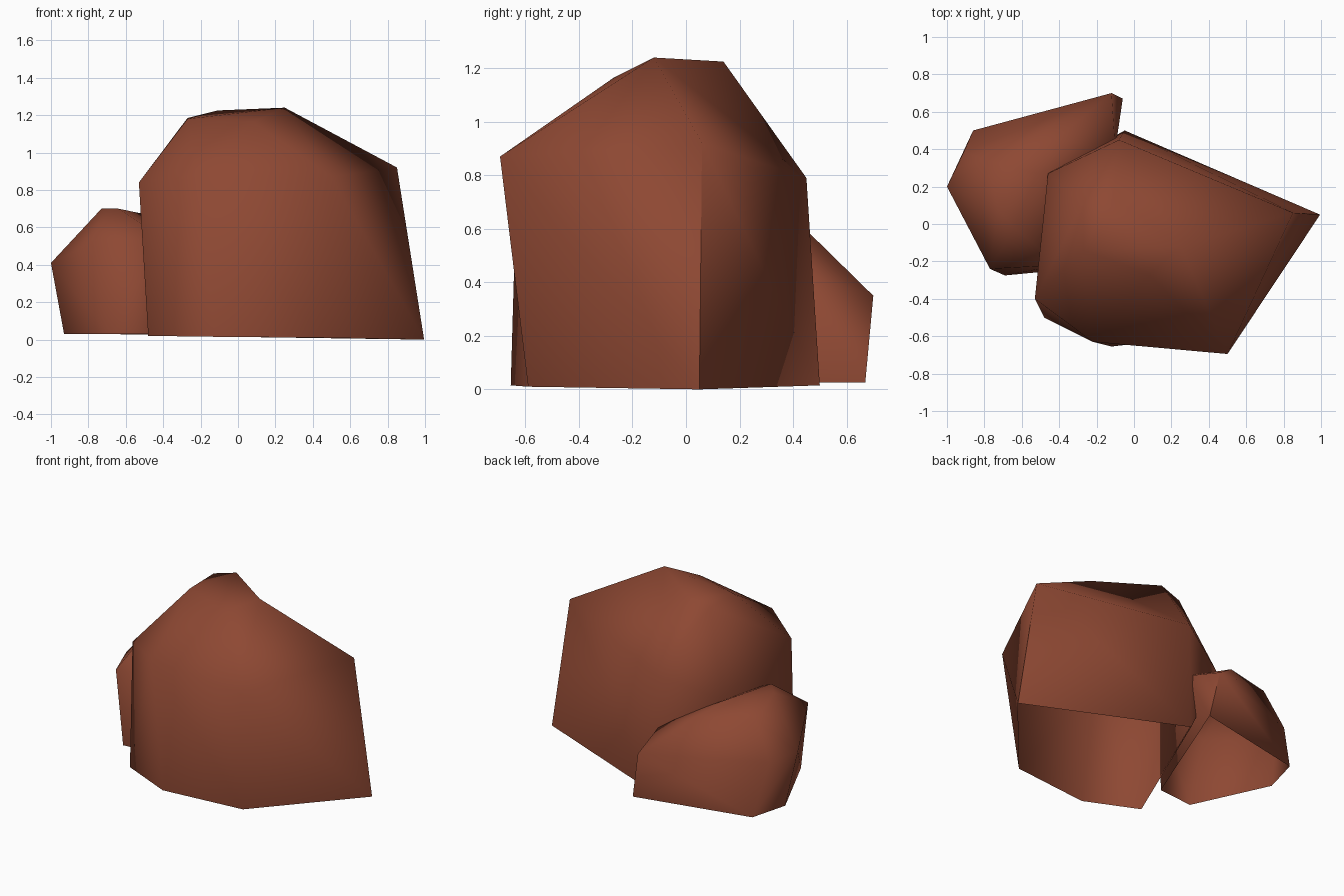
import bpy, bmesh, math
from mathutils import Vector

if "Cube" in bpy.data.objects:
    bpy.data.objects.remove(bpy.data.objects["Cube"])

rust = bpy.data.materials.new("rust_red_rock")
rust.diffuse_color = (0.27, 0.065, 0.033, 1.0)
rust.use_nodes = True
rust.node_tree.nodes["Principled BSDF"].inputs["Base Color"].default_value = rust.diffuse_color


def rock(name, corners, creases=()):
    """Faceted boulder through a few corner points, open underneath.
    Each crease is a hull edge that is turned inward to form a shallow valley."""
    bm = bmesh.new()
    for c in corners:
        bm.verts.new(c)
    res = bmesh.ops.convex_hull(bm, input=bm.verts[:])
    loose = {g for g in res["geom_interior"] + res["geom_unused"]
             if isinstance(g, bmesh.types.BMVert)}
    bmesh.ops.delete(bm, geom=list(loose), context='VERTS')
    bmesh.ops.recalc_face_normals(bm, faces=bm.faces[:])

    # shallow valleys
    def nearest(p):
        return min(bm.verts, key=lambda v: (v.co - Vector(p)).length)
    for a, b in creases:
        edge = bm.edges.get((nearest(a), nearest(b)))
        if edge and len(edge.link_faces) == 2:
            bmesh.utils.edge_rotate(edge, True)

    # the ground side has no faces
    base = [f for f in bm.faces if all(v.co.z < 0.05 for v in f.verts)]
    bmesh.ops.delete(bm, geom=base, context='FACES_ONLY')
    me = bpy.data.meshes.new(name)
    bm.to_mesh(me)
    bm.free()
    me.materials.append(rust)
    ob = bpy.data.objects.new(name, me)
    bpy.context.collection.objects.link(ob)
    bpy.ops.object.select_all(action='DESELECT')
    ob.select_set(True)
    bpy.context.view_layer.objects.active = ob
    bpy.ops.object.shade_smooth_by_angle(angle=math.radians(75))
    return ob


# Tall boulder: footprint, shoulder, crown
rock("large_rock", [
    (0.995, 0.05, 0.0), (0.45, -0.59, 0.01), (-0.12, -0.655, 0.015),
    (-0.48, -0.5, 0.02), (-0.05, 0.5, 0.015),
    (0.85, 0.06, 0.92), (0.5, -0.695, 0.87), (-0.22, -0.63, 0.88),
    (-0.53, -0.4, 0.84), (-0.46, 0.27, 0.66), (-0.08, 0.45, 0.79),
    (0.25, -0.12, 1.24), (-0.11, 0.14, 1.225), (-0.27, 0.12, 1.185),
    (-0.27, -0.14, 1.18), (0.08, -0.27, 1.165),
], creases=[
    ((-0.11, 0.14, 1.225), (0.85, 0.06, 0.92)),
    ((0.5, -0.695, 0.87), (-0.12, -0.655, 0.015)),
])

# Low boulder leaning into the back left
rock("small_rock", [
    (-0.93, 0.24, 0.03), (-0.86, 0.5, 0.03), (-0.06, 0.67, 0.025),
    (-0.43, -0.25, 0.03), (-0.69, -0.275, 0.03),
    (-1.0, 0.2, 0.41), (-0.91, 0.385, 0.38), (-0.77, -0.24, 0.52),
    (-0.4, -0.22, 0.54), (-0.12, 0.7, 0.35), (-0.1, 0.4, 0.45),
    (-0.78, 0.34, 0.62), (-0.73, 0.08, 0.70), (-0.64, -0.02, 0.70),
    (-0.52, 0.27, 0.675), (-0.42, 0.45, 0.595),
])
